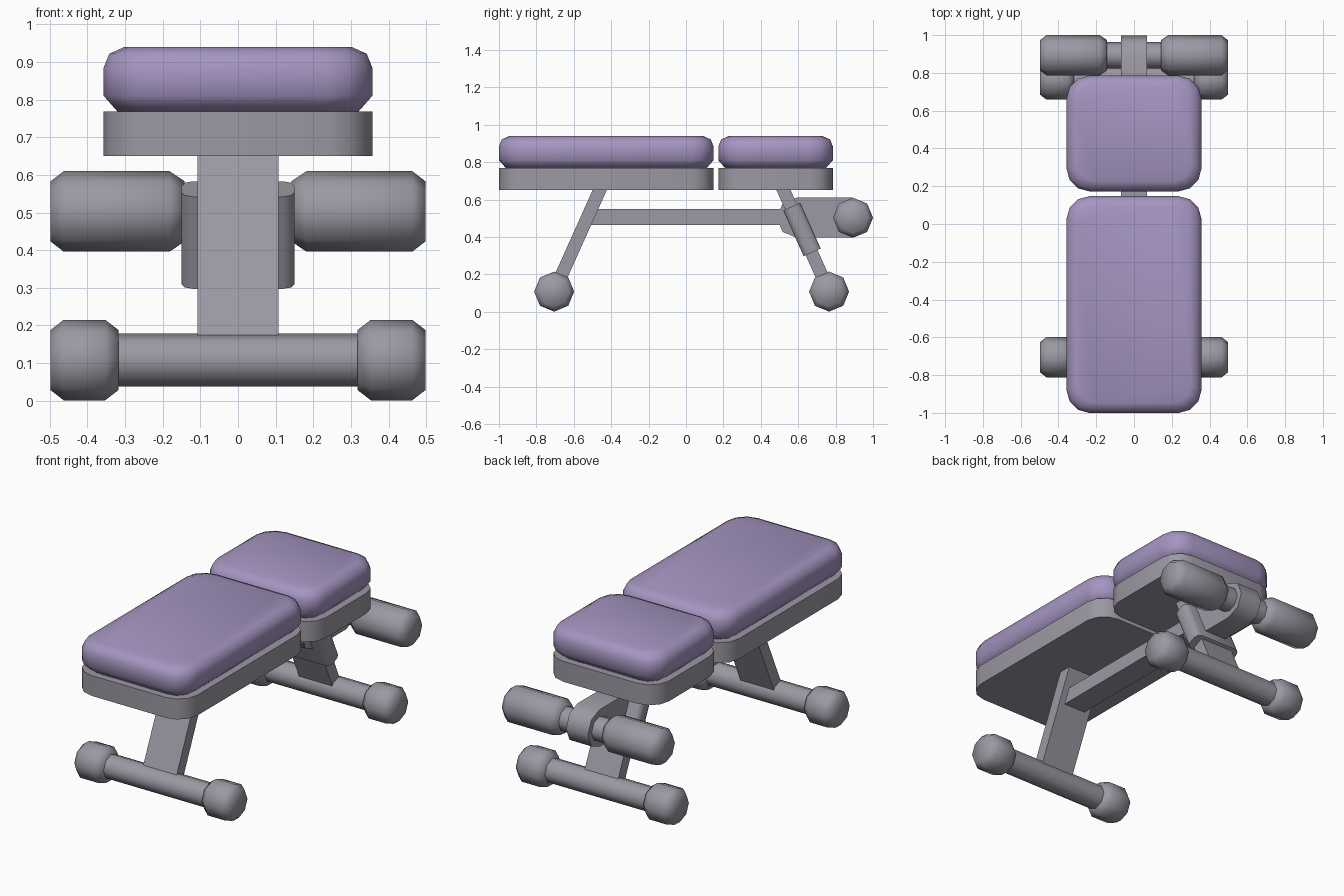
import bpy
import bmesh
import math
from mathutils import Matrix

cube = bpy.data.objects.get("Cube")
if cube:
    bpy.data.objects.remove(cube, do_unlink=True)


def material(name, rgb):
    mat = bpy.data.materials.new(name)
    mat.use_nodes = True
    mat.diffuse_color = (*rgb, 1)
    mat.node_tree.nodes["Principled BSDF"].inputs["Base Color"].default_value = (*rgb, 1)
    return mat


GRAY = material("warm gray metal", (0.33, 0.315, 0.365))
PURPLE = material("soft purple vinyl", (0.375, 0.30, 0.53))


def loft(name, rings, mat, matrix=Matrix()):
    """Skin a stack of equal-length point rings and cap both ends."""
    bm = bmesh.new()
    loops = [[bm.verts.new(p) for p in ring] for ring in rings]
    n = len(loops[0])
    for low, high in zip(loops, loops[1:]):
        for i in range(n):
            j = (i + 1) % n
            bm.faces.new((low[i], low[j], high[j], high[i]))
    bm.faces.new(loops[0][::-1])
    bm.faces.new(loops[-1])
    bmesh.ops.recalc_face_normals(bm, faces=bm.faces[:])
    bm.transform(matrix)
    mesh = bpy.data.meshes.new(name)
    bm.to_mesh(mesh)
    bm.free()
    mesh.materials.append(mat)
    obj = bpy.data.objects.new(name, mesh)
    bpy.context.collection.objects.link(obj)
    bpy.ops.object.select_all(action="DESELECT")
    obj.select_set(True)
    bpy.context.view_layer.objects.active = obj
    bpy.ops.object.shade_smooth_by_angle(angle=math.radians(60))
    return obj


def rounded_rect(hx, hy, r, z, steps):
    """Ring with rounded corners at height z."""
    pts = []
    for corner, (sx, sy) in enumerate(((1, 1), (-1, 1), (-1, -1), (1, -1))):
        for s in range(steps + 1):
            a = math.pi / 2 * (corner + s / steps)
            pts.append((sx * (hx - r) + r * math.cos(a), sy * (hy - r) + r * math.sin(a), z))
    return pts


def prism(name, outline, half_width, mat=GRAY):
    """Side outline of (y, z) points extruded across x."""
    return loft(name, [[(x, y, z) for y, z in outline] for x in (-half_width, half_width)], mat)


def tube(name, profile, y, z):
    """Eight-sided turned part along x, from (x, radius) pairs."""
    angles = [math.pi / 4 * k for k in range(8)]
    rings = [[(x, y + r * math.cos(a), z + r * math.sin(a)) for a in angles] for x, r in profile]
    return loft(name, rings, GRAY)


def grips(name, inner, y, z, soft):
    """Matching bevelled cylinders on the left and right."""
    profile = [(inner, 0.08), (inner + soft, 0.107), (0.463, 0.107), (0.498, 0.08)]
    for side, sign in (("left", 1), ("right", -1)):
        tube(f"{side}_{name}", [(sign * x, r) for x, r in profile], y, z)


# Padded cushions on their trays
CUSHION = ((0.768, 0.037), (0.81, 0), (0.885, 0), (0.922, 0.015), (0.94, 0.055))
for label, y0, y1 in (("back_rest", -1.0, 0.147), ("seat", 0.173, 0.785)):
    hx, hy = 0.357, (y1 - y0) / 2
    place = Matrix.Translation((0, (y0 + y1) / 2, 0))
    loft(f"{label}_tray", [rounded_rect(hx, hy, 0.12, z, 3) for z in (0.65, 0.768)], GRAY, place)
    loft(f"{label}_cushion",
         [rounded_rect(hx - d, hy - d, 0.12 - d * 0.5, z, 3) for z, d in CUSHION], PURPLE, place)

# Slanted legs, cross bars and foot caps
for label, foot_y, top_y in (("front", -0.705, -0.455), ("rear", 0.765, 0.515)):
    t = 0.038
    prism(f"{label}_leg", [(foot_y - t, 0.108), (foot_y + t, 0.108),
                           (top_y + t, 0.665), (top_y - t, 0.665)], 0.107)
    tube(f"{label}_foot_bar", [(-0.34, 0.07), (0.34, 0.07)], foot_y, 0.108)
    grips(f"{label}_foot_cap", 0.318, foot_y, 0.108, 0.035)

# Horizontal beam joining the legs
prism("main_beam", [(-0.52, 0.465), (0.55, 0.465), (0.55, 0.55), (-0.52, 0.55)], 0.07)

# Clamp sleeve around the rear leg
tilt = Matrix.Translation((0, 0.62, 0.44)) @ Matrix.Rotation(math.radians(24.1), 4, "X")
loft("leg_sleeve", [rounded_rect(0.15, 0.05, 0.03, z, 2) for z in (-0.134, 0.134)], GRAY, tilt)

# Roller arm with octagonal ends
arm = []
for centre, start in ((0.89, -2), (0.592, 2)):
    for k in range(start, start + 5):
        a = math.pi / 4 * k
        arm.append((centre + 0.107 * math.cos(a), 0.503 + 0.107 * math.sin(a)))
prism("roller_arm", arm, 0.07)

# Leg rollers on their axle
tube("roller_axle", [(-0.17, 0.07), (0.17, 0.07)], 0.893, 0.503)
grips("roller", 0.142, 0.893, 0.503, 0.04)
